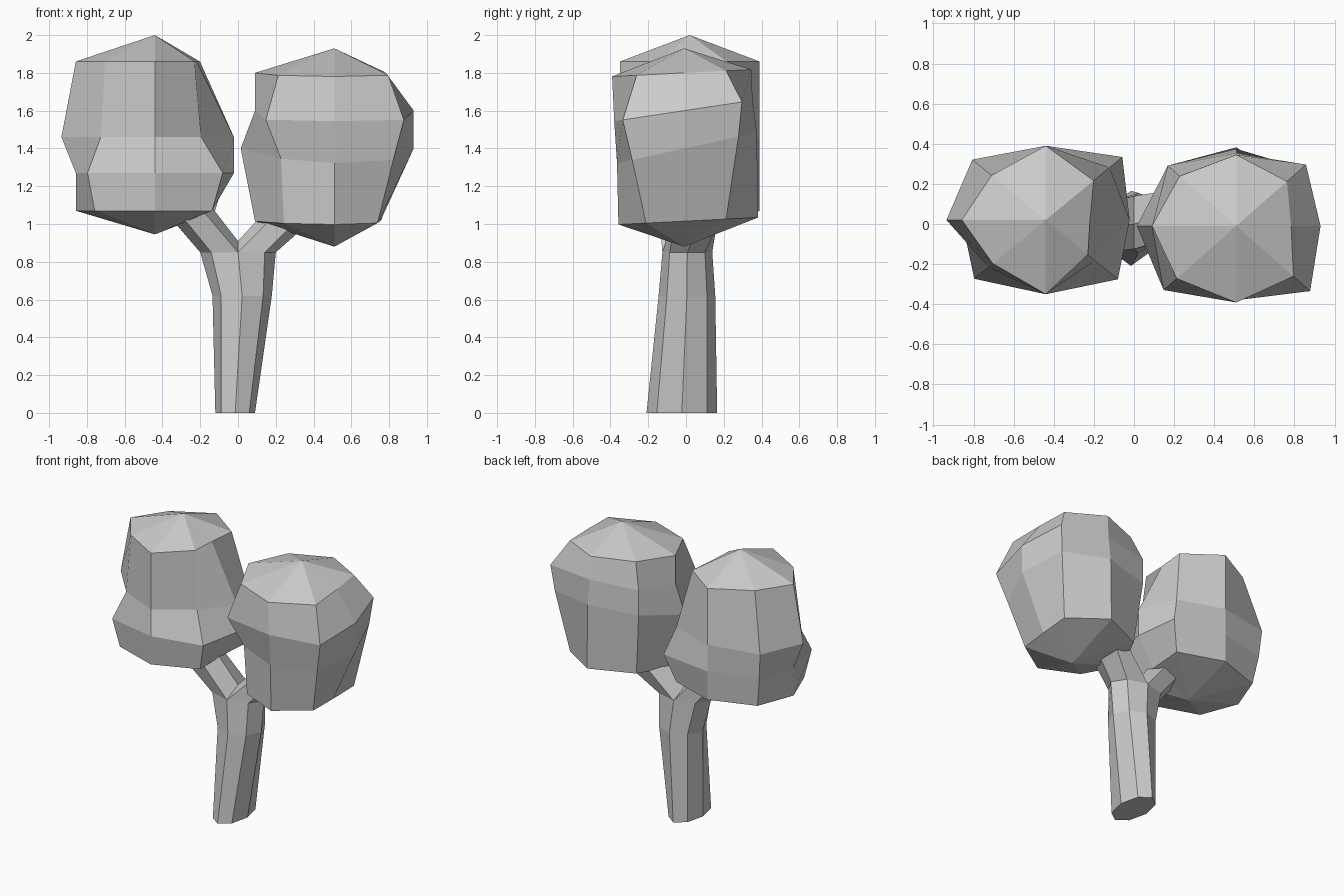
import bpy, bmesh
from math import cos, sin, pi
from mathutils import Vector

if "Cube" in bpy.data.objects:
    bpy.data.objects.remove(bpy.data.objects["Cube"])


def ring(bm, c, rx, ry, radii=(1,) * 8, tilt=0):
    """Eight-sided ring, starting at +x; tilt raises it towards the back."""
    out = []
    for k, r in enumerate(radii):
        a = k * pi / 4
        dx, dy = rx * r * cos(a), ry * r * sin(a)
        out.append(bm.verts.new((c[0] + dx, c[1] + dy, c[2] + tilt * dy)))
    return out


def bridge(bm, a, b):
    n = len(a)
    for i in range(n):
        j = (i + 1) % n
        bm.faces.new((a[i], a[j], b[j], b[i]))


def finish(bm, name):
    bmesh.ops.recalc_face_normals(bm, faces=bm.faces)
    me = bpy.data.meshes.new(name)
    bm.to_mesh(me)
    bm.free()
    bpy.context.collection.objects.link(bpy.data.objects.new(name, me))


def crown(name, cx, cy, rx, ry, bottom, top, rows):
    bm = bmesh.new()
    rings = [ring(bm, (cx, cy, z), rx, ry, radii, tilt) for z, tilt, radii in rows]
    for a, b in zip(rings, rings[1:]):
        bridge(bm, a, b)
    for z, loop in ((bottom, rings[0]), (top, rings[-1])):
        tip = bm.verts.new((cx, cy, z))
        for i in range(8):
            bm.faces.new((loop[i], loop[(i + 1) % 8], tip))
    finish(bm, name)


# Leaf crowns: irregular eight-sided blobs (radii run E, NE, N, NW, W, SW, S, SE)
crown("left_crown", -0.44, 0.02, 0.45, 0.37, 0.945, 2.0, [
    (1.07, 0, (.66, 1.0, 1, 1.0, .93, 1.0, 1, .95)),
    (1.27, 0, (.93, 1.2, 1, 1.1, .93, 1.12, 1, 1.13)),
    (1.46, 0, (.93, 1.0, 1, 1.15, 1.1, .9, 1, .77)),
    (1.86, 0, (.49, .75, 1, .85, .93, .83, 1, .66)),
])
crown("right_crown", 0.51, -0.01, 0.42, 0.37, 0.88, 1.93, [
    (1.015, .05, (.58, .85, 1.06, 1.0, 1.0, .9, .94, .77)),
    (1.40, .22, (1.0, 1.1, 1.04, 1.15, 1.18, .95, .96, 1.05)),
    (1.60, .15, (1.0, 1.17, .98, 1.15, 1.0, 1.22, 1.0, 1.24)),
    (1.80, .05, (.65, .85, .96, .95, 1.0, 1.0, 1.03, .96)),
])

# Trunk
bm = bmesh.new()
base = ring(bm, (-0.015, -0.022, 0), 0.105, 0.187)
mid = ring(bm, (0.022, 0.005, 0.62), 0.157, 0.15)
fork = ring(bm, (0, 0.007, 0.85), 0.2, 0.132)
bm.faces.new(base)
bridge(bm, base, mid)
bridge(bm, mid, fork)

# Two branches, each from half of the fork ring plus the crotch point
crotch = bm.verts.new((0, 0, 0.91))
for ids, centre, side in (((6, 7, 0, 1, 2), Vector((0.27, 0.06, 1.05)), 1),
                          ((2, 3, 4, 5, 6), Vector((-0.27, -0.03, 1.09)), -1)):
    start = [fork[i] for i in ids] + [crotch]
    end = []
    for k in range(6):
        a = (k - 2) * pi / 3
        out, across = 0.105 * cos(a), 0.135 * sin(a) * side
        end.append(bm.verts.new(centre + Vector((0.7 * out * side, across, -0.7 * out))))
    bridge(bm, start, end)
    bm.faces.new(end)
finish(bm, "forked_trunk")
